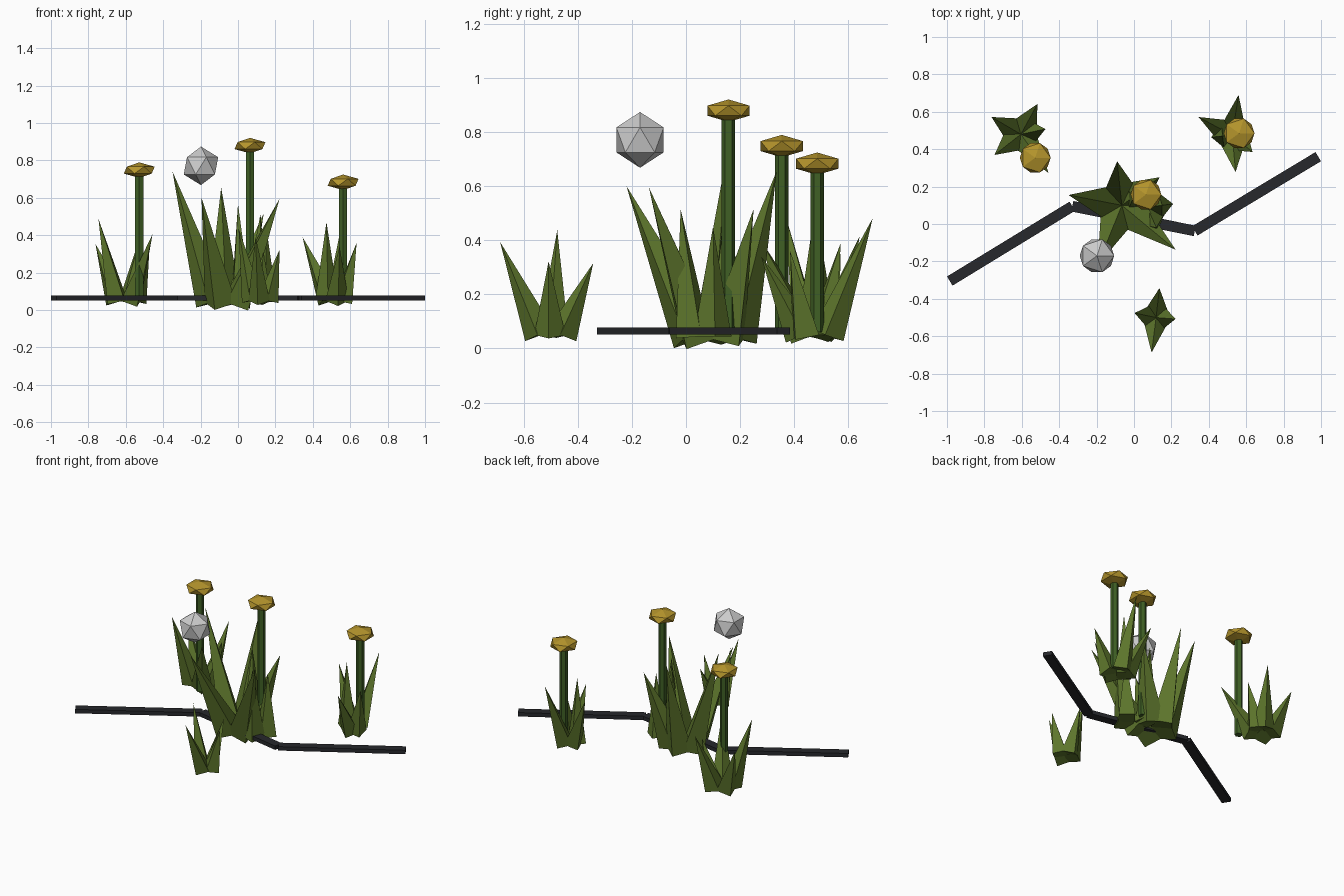
import bpy, bmesh
from math import atan2, hypot
from mathutils import Matrix, Vector

if "Cube" in bpy.data.objects:
    bpy.data.objects.remove(bpy.data.objects["Cube"])


def material(name, rgb):
    m = bpy.data.materials.new(name)
    m.diffuse_color = (*rgb, 1)
    m.use_nodes = True
    m.node_tree.nodes["Principled BSDF"].inputs["Base Color"].default_value = m.diffuse_color
    return m


GRASS = material("grass_green", (0.11, 0.18, 0.025))
STEM = material("stem_green", (0.05, 0.115, 0.018))
PETAL = material("petal_yellow", (0.46, 0.3, 0.025))
DARK = material("dark_strip", (0.02, 0.021, 0.025))


def finish(name, bm, mat=None):
    mesh = bpy.data.meshes.new(name)
    bm.to_mesh(mesh)
    bm.free()
    ob = bpy.data.objects.new(name, mesh)
    bpy.context.collection.objects.link(ob)
    if mat:
        mesh.materials.append(mat)
    return ob


def cone(bm, a, b, r1, r2, sides):
    a, b = Vector(a), Vector(b)
    d = b - a
    rot = d.to_track_quat('Z', 'Y').to_matrix().to_4x4()
    bmesh.ops.create_cone(bm, cap_ends=True, segments=sides, radius1=r1, radius2=r2,
                          depth=d.length, matrix=Matrix.Translation((a + b) / 2) @ rot)


def tuft(name, centre, spread, radius, tips, base_z=0.05):
    # blades fan out from a common centre, each a tapering spike
    bm = bmesh.new()
    for tip in tips:
        out = (Vector(tip[:2]) - Vector(centre)).normalized() * spread
        cone(bm, (centre[0] + out.x, centre[1] + out.y, base_z), tip, radius, 0, 4)
    finish(name, bm, GRASS)


def ball(name, centre, r, squash=1, mat=None):
    bm = bmesh.new()
    bmesh.ops.create_icosphere(bm, subdivisions=1, radius=r,
                               matrix=Matrix.Translation(centre) @ Matrix.Diagonal((1, 1, squash, 1)))
    finish(name, bm, mat)


# Grass tufts
tuft("grass_tuft_middle", (-0.065, 0.1), 0.075, 0.09, [
    (-0.35, 0.155, 0.74), (-0.09, 0.335, 0.655), (0.222, -0.137, 0.595),
    (-0.195, -0.22, 0.6), (0.137, 0.25, 0.515)], 0.04)
tuft("grass_tuft_inner", (0.07, 0.09), 0.07, 0.07, [
    (0.12, -0.02, 0.515), (0.0, 0.15, 0.567), (0.15, 0.1, 0.45)], 0.045)
tuft("grass_tuft_left", (-0.605, 0.48), 0.054, 0.066, [
    (-0.762, 0.572, 0.353), (-0.516, 0.642, 0.415), (-0.746, 0.369, 0.487),
    (-0.457, 0.273, 0.406), (-0.473, 0.508, 0.34)])
tuft("grass_tuft_right", (0.525, 0.475), 0.05, 0.063, [
    (0.345, 0.572, 0.39), (0.559, 0.69, 0.481), (0.543, 0.278, 0.34),
    (0.634, 0.385, 0.36), (0.473, 0.47, 0.47)])
tuft("grass_tuft_front", (0.118, -0.5), 0.042, 0.058, [
    (0.136, -0.343, 0.315), (0.003, -0.476, 0.437),
    (0.094, -0.687, 0.393), (0.222, -0.508, 0.322)])

# Flowers: straight stem with a flattened head
for side, x, y, z in (("left", -0.528, 0.354, 0.748),
                      ("middle", 0.064, 0.157, 0.879),
                      ("right", 0.562, 0.485, 0.683)):
    bm = bmesh.new()
    cone(bm, (x, y, 0.06), (x, y, z), 0.025, 0.025, 6)
    finish("flower_stem_" + side, bm, STEM)
    ball("flower_head_" + side, (x, y, z), 0.092, 0.45, PETAL)

# Floating pale ball
ball("floating_ball", (-0.198, -0.17, 0.771), 0.103)

# Dark zigzag strip: three flat bars
points = [(-0.985, -0.305), (-0.33, 0.095), (0.325, -0.037), (0.985, 0.36)]
for i, (a, b) in enumerate(zip(points, points[1:])):
    dx, dy = b[0] - a[0], b[1] - a[1]
    mat = (Matrix.Translation(((a[0] + b[0]) / 2, (a[1] + b[1]) / 2, 0.064))
           @ Matrix.Rotation(atan2(dy, dx), 4, 'Z')
           @ Matrix.Diagonal((hypot(dx, dy), 0.057, 0.026, 1)))
    bm = bmesh.new()
    bmesh.ops.create_cube(bm, size=1, matrix=mat)
    finish(f"ground_strip_{i + 1}", bm, DARK)
